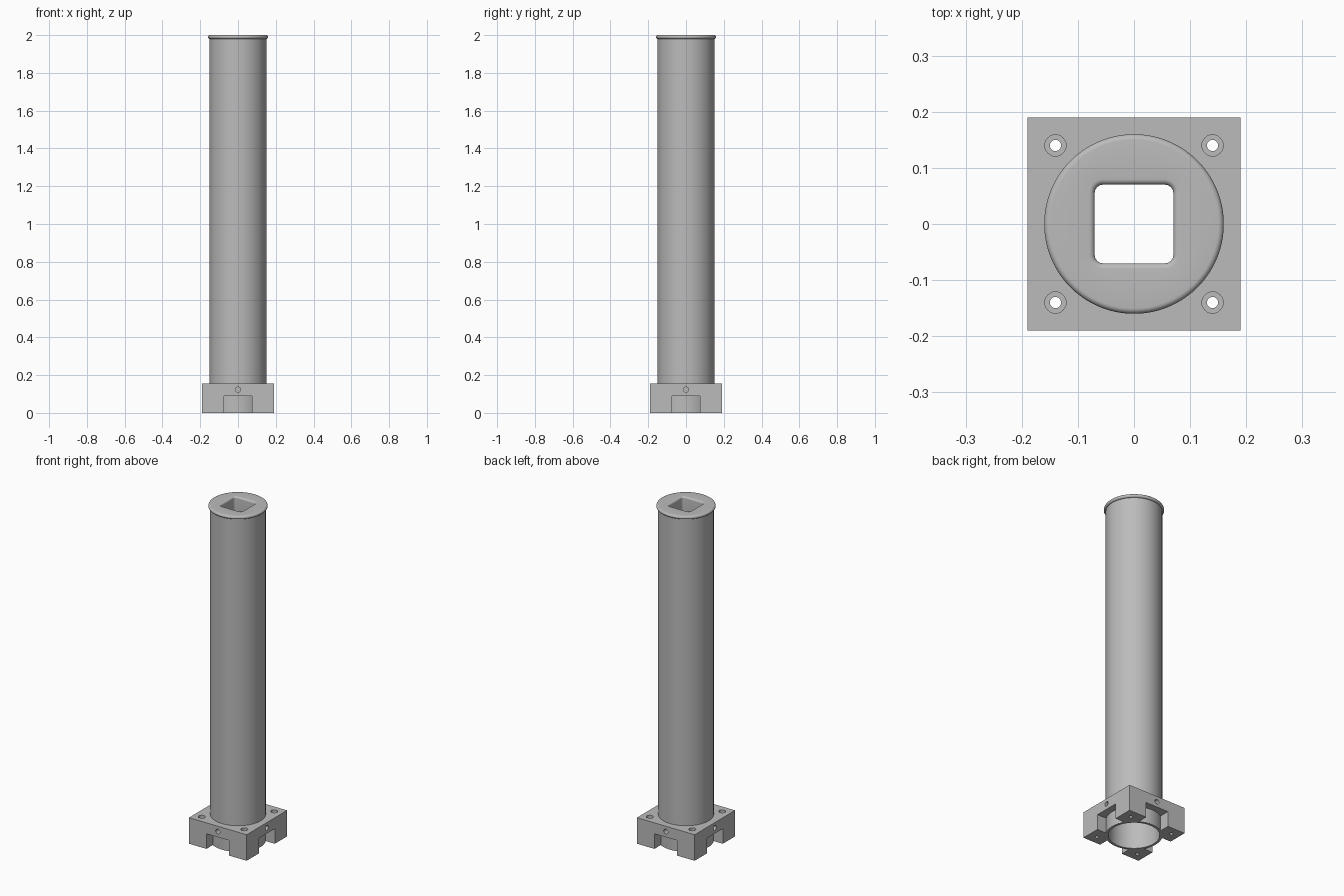
import bpy, math
from math import pi, cos, sin

if "Cube" in bpy.data.objects:
    bpy.data.objects.remove(bpy.data.objects["Cube"])

HALF = 0.19      # base half width
BASE_H = 0.155   # base height
R_OUT, R_IN = 0.15, 0.136

grey = bpy.data.materials.new("plain_grey")
grey.diffuse_color = (0.5, 0.5, 0.5, 1)
grey.use_nodes = True
grey.node_tree.nodes["Principled BSDF"].inputs["Base Color"].default_value = grey.diffuse_color


def finish(obj, name):
    obj.name = name
    obj.data.materials.clear()
    obj.data.materials.append(grey)
    bpy.ops.object.select_all(action='DESELECT')
    obj.select_set(True)
    bpy.context.view_layer.objects.active = obj
    bpy.ops.object.shade_smooth_by_angle(angle=math.radians(35))


def ring_loft(name, rings):
    """Closed skin through a cyclic list of equally long point rings."""
    n, m = len(rings[0]), len(rings)
    verts = [p for r in rings for p in r]
    faces = [(a * n + i, a * n + (i + 1) % n,
              (a + 1) % m * n + (i + 1) % n, (a + 1) % m * n + i)
             for a in range(m) for i in range(n)]
    mesh = bpy.data.meshes.new(name)
    mesh.from_pydata(verts, [], faces)
    obj = bpy.data.objects.new(name, mesh)
    bpy.context.collection.objects.link(obj)
    finish(obj, name)
    bpy.ops.object.mode_set(mode='EDIT')
    bpy.ops.mesh.select_all(action='SELECT')
    bpy.ops.mesh.normals_make_consistent(inside=False)
    bpy.ops.object.mode_set(mode='OBJECT')
    return obj


STEPS = 24  # points per quarter turn


def circle(r, z):
    return [(r * cos(a), r * sin(a), z)
            for a in ((i + 0.5) / STEPS * pi / 2 for i in range(4 * STEPS))]


def rounded_square(half, corner, z):
    pts = []
    for q in range(4):
        mid = q * pi / 2 + pi / 4
        c = (half - corner) * math.sqrt(2)
        for i in range(STEPS):
            a = q * pi / 2 + i / (STEPS - 1) * pi / 2
            pts.append((c * cos(mid) + corner * cos(a),
                        c * sin(mid) + corner * sin(a), z))
    return pts


# Hollow column
ring_loft("column_tube", [circle(R_OUT, 0), circle(R_OUT, 1.985),
                          circle(R_IN, 1.985), circle(R_IN, 0)])

# Top cap: rounded rim, filleted square hole, plug inside the tube
rings = [rounded_square(0.07, 0.015, 1.9)]
for k in range(7):
    t = k / 6 * pi / 2
    grow = 0.01 * (1 - cos(t))
    rings.append(rounded_square(0.07 + grow, 0.015 + grow, 1.99 + 0.01 * sin(t)))
for k in range(13):
    t = pi / 2 - k / 12 * pi
    rings.append(circle(0.15 + 0.01 * cos(t), 1.99 + 0.01 * sin(t)))
rings += [circle(R_IN + 0.001, 1.98), circle(R_IN + 0.001, 1.9)]
ring_loft("top_cap", rings)

# Base block
bpy.ops.mesh.primitive_cube_add(size=1, location=(0, 0, BASE_H / 2))
base = bpy.context.object
base.scale = (2 * HALF, 2 * HALF, BASE_H)
bpy.ops.object.transform_apply(location=True, rotation=True, scale=True)


def cut(cutter):
    cutter.hide_render = True
    mod = base.modifiers.new("cut", 'BOOLEAN')
    mod.operation, mod.solver, mod.object = 'DIFFERENCE', 'EXACT', cutter
    bpy.context.view_layer.objects.active = base
    bpy.ops.object.modifier_apply(modifier=mod.name)
    bpy.data.objects.remove(cutter)


def cut_cylinder(r, depth, loc, rot=(0, 0, 0), sides=24):
    bpy.ops.mesh.primitive_cylinder_add(vertices=sides, radius=r, depth=depth,
                                        location=loc, rotation=rot)
    cut(bpy.context.object)


# Bore for the tube, kept just inside its wall
cut_cylinder(R_OUT - 0.003, 1, (0, 0, 0), sides=96)
# Side notches and side screw holes, one pair per axis
for size in ((1, 0.15, 0.18), (0.15, 1, 0.18)):
    bpy.ops.mesh.primitive_cube_add(size=1)
    bpy.context.object.scale = size
    cut(bpy.context.object)
for rot in ((pi / 2, 0, 0), (0, pi / 2, 0)):
    cut_cylinder(0.014, 1, (0, 0, 0.123), rot, 16)
# Corner bolt holes with counterbores
for x in (-0.14, 0.14):
    for y in (-0.14, 0.14):
        cut_cylinder(0.01, 1, (x, y, 0))
        cut_cylinder(0.019, 0.04, (x, y, BASE_H))
finish(base, "base_block")
